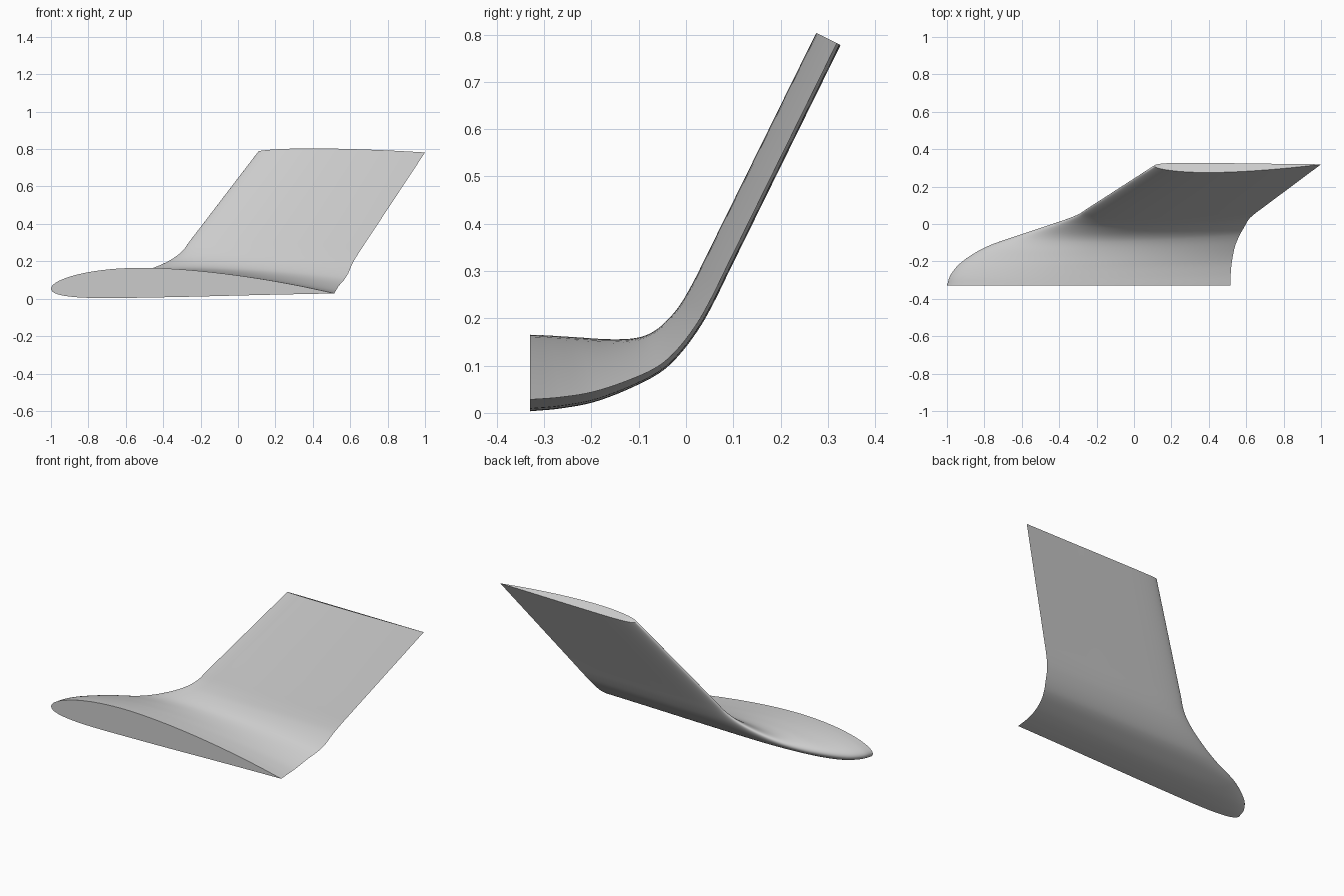
import bpy, bmesh, math
from mathutils import Vector

cube = bpy.data.objects.get("Cube")
if cube:
    bpy.data.objects.remove(cube, do_unlink=True)

# Stations: y, z of chord line, leading edge x, trailing edge x, thickness, cant angle
STATIONS = [
    (-0.33, 0.041, -1.00, 0.515, 0.160, 0),
    (-0.27, 0.045, -0.98, 0.517, 0.153, 6),
    (-0.20, 0.055, -0.92, 0.524, 0.138, 13),
    (-0.12, 0.079, -0.79, 0.541, 0.108, 24),
    (-0.06, 0.106, -0.62, 0.567, 0.085, 35),
    (-0.02, 0.141, -0.50, 0.590, 0.070, 47),
    (0.02, 0.193, -0.38, 0.613, 0.061, 58),
    (0.05, 0.246, -0.304, 0.645, 0.058, 63),
    (0.08, 0.307, -0.257, 0.685, 0.057, 63.8),
    (0.315, 0.784, 0.108, 1.00, 0.057, 63.8),
]
SIDE = 40   # points along each side of the section
STEPS = 5   # sections between stations


def slope(i, c):
    a, b = STATIONS[max(i - 1, 0)], STATIONS[min(i + 1, len(STATIONS) - 1)]
    return (b[c] - a[c]) / (b[0] - a[0])


def blend(i, t):
    """Smooth interpolation between station i and the next."""
    a, b = STATIONS[i], STATIONS[i + 1]
    h = b[0] - a[0]
    s = t * t * (3 - 2 * t)
    out = [a[0] + h * t]
    for c in range(1, 6):
        out.append(a[c] * (1 - s) + b[c] * s
                   + h * slope(i, c) * t * (1 - t) ** 2
                   - h * slope(i + 1, c) * t * t * (1 - t))
    return out


def half_thickness(u):
    return 5 * (0.2969 * math.sqrt(u) - 0.126 * u - 0.3516 * u ** 2
                + 0.2843 * u ** 3 - 0.1036 * u ** 4)


def camber(u, peak=0.4):
    d = peak if u < peak else 1 - peak
    return 0.26 * (1 - ((u - peak) / d) ** 2)


def section(y, z, lead, trail, thick, cant):
    """Closed wing section, from trailing edge over the top and back below."""
    a = math.radians(cant)
    up = Vector((0, -math.sin(a), math.cos(a)))
    points = []
    for k in range(2 * SIDE):
        u = (1 + math.cos(math.pi * k / SIDE)) / 2
        side = 1 if k <= SIDE else -1
        n = thick * (side * half_thickness(u) + camber(u) + 0.08 * (1 - 2 * u))
        points.append(Vector((lead + (trail - lead) * u, y, z)) + up * n)
    return points


# Loft the blended wing tip through all sections
sections = [section(*blend(i, j / STEPS))
            for i in range(len(STATIONS) - 1) for j in range(STEPS)]
sections.append(section(*STATIONS[-1]))

bm = bmesh.new()
rings = [[bm.verts.new(p) for p in s] for s in sections]
for r, q in zip(rings, rings[1:]):
    for k in range(len(r)):
        m = (k + 1) % len(r)
        bm.faces.new((r[k], r[m], q[m], q[k]))
bm.faces.new(rings[0])
bm.faces.new(rings[-1][::-1])
bmesh.ops.recalc_face_normals(bm, faces=bm.faces)

mesh = bpy.data.meshes.new("winglet")
bm.to_mesh(mesh)
bm.free()
winglet = bpy.data.objects.new("winglet", mesh)
bpy.context.collection.objects.link(winglet)

# Light grey surface
grey = bpy.data.materials.new("light_grey")
grey.use_nodes = True
colour = (0.6, 0.6, 0.6, 1)
grey.diffuse_color = colour
grey.node_tree.nodes["Principled BSDF"].inputs["Base Color"].default_value = colour
mesh.materials.append(grey)

# Smooth skin with crisp end caps and trailing edge
bpy.ops.object.select_all(action='DESELECT')
winglet.select_set(True)
bpy.context.view_layer.objects.active = winglet
bpy.ops.object.shade_smooth_by_angle(angle=math.radians(60))
